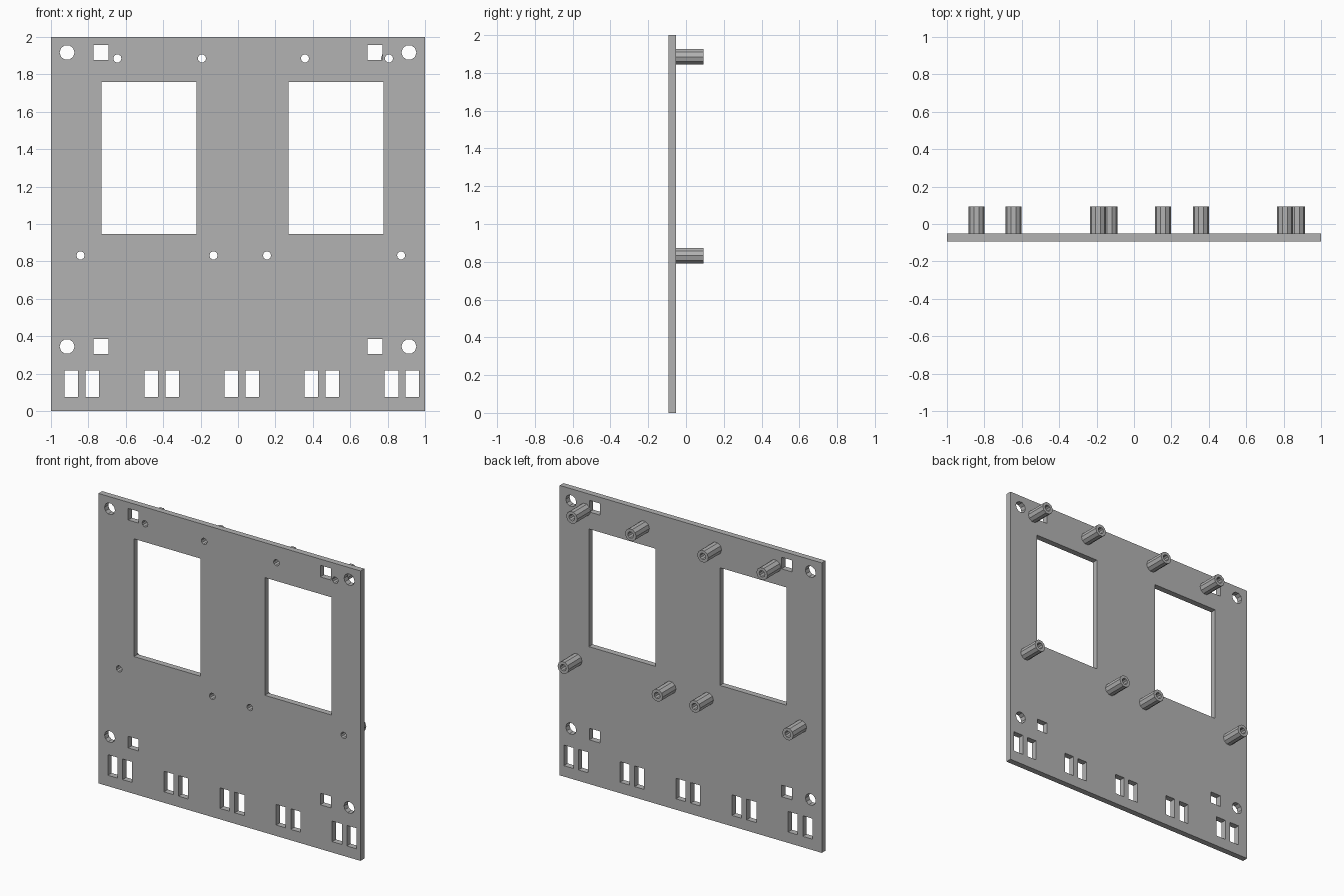
import bpy
from math import cos, sin, pi, radians
from mathutils import Matrix

cube = bpy.data.objects.get("Cube")
if cube:
    bpy.data.objects.remove(cube, do_unlink=True)

FRONT, FACE, TIP = -0.093, -0.052, 0.093     # panel front, panel back, post ends
BORE, POST, BOLT = 0.022, 0.0425, 0.04       # radii
SIDES = 10

grey = bpy.data.materials.new("plain grey")
grey.use_nodes = True
colour = (0.45, 0.45, 0.45, 1)
grey.diffuse_color = colour
grey.node_tree.nodes["Principled BSDF"].inputs["Base Color"].default_value = colour


def rect(x0, x1, z0, z1):
    return [(x0, z0), (x1, z0), (x1, z1), (x0, z1)]


def ring(x, z, r, n=SIDES):
    return [(x + r * cos(2 * pi * i / n), z + r * sin(2 * pi * i / n)) for i in range(n)]


def extrude_outline(name, outlines, y0, y1):
    """Fill the first outline, leave the others open, extrude from y0 to y1."""
    curve = bpy.data.curves.new(name, "CURVE")
    curve.dimensions = "2D"
    curve.fill_mode = "BOTH"
    curve.extrude = (y1 - y0) / 2
    for pts in outlines:
        spline = curve.splines.new("POLY")
        spline.points.add(len(pts) - 1)
        for p, (x, z) in zip(spline.points, pts):
            p.co = (x, z, 0, 1)
        spline.use_cyclic_u = True
    temp = bpy.data.objects.new(name + "_outline", curve)
    bpy.context.collection.objects.link(temp)
    graph = bpy.context.evaluated_depsgraph_get()
    mesh = bpy.data.meshes.new_from_object(temp.evaluated_get(graph))
    bpy.data.objects.remove(temp, do_unlink=True)
    mesh.transform(Matrix.Translation((0, (y0 + y1) / 2, 0)) @ Matrix.Rotation(radians(90), 4, "X"))
    mesh.materials.clear()
    mesh.materials.append(grey)
    mesh.shade_flat()
    obj = bpy.data.objects.new(name, mesh)
    bpy.context.collection.objects.link(obj)
    return obj


# Post positions: an upper and a lower row
posts = [(x, 1.885) for x in (-0.645, -0.193, 0.358, 0.807)]
posts += [(x, 0.832) for x in (-0.842, -0.131, 0.155, 0.872)]

# Openings in the panel: display windows
holes = [rect(x, x + 0.508, 0.947, 1.759) for x in (-0.73, 0.27)]

# Corner bolt holes with a square hole beside each
for z in (0.345, 1.917):
    for side in (-1, 1):
        holes.append(ring(side * 0.914, z, BOLT))
        cx = side * 0.733
        holes.append(rect(cx - 0.04, cx + 0.04, z - 0.04, z + 0.04))

# Five pairs of slots along the bottom
for i in range(5):
    for offset in (0, 0.112):
        x = -0.928 + 0.428 * i + offset
        holes.append(rect(x, x + 0.073, 0.075, 0.217))

# Screw bores through the panel
holes += [ring(x, z, BORE) for x, z in posts]

extrude_outline("panel", [rect(-1, 1, 0, 2)] + holes, FRONT, FACE)

# Hollow standoff posts on the back
for i, (x, z) in enumerate(posts):
    extrude_outline(f"standoff_post_{i + 1}", [ring(x, z, POST), ring(x, z, BORE)], FACE, TIP)
